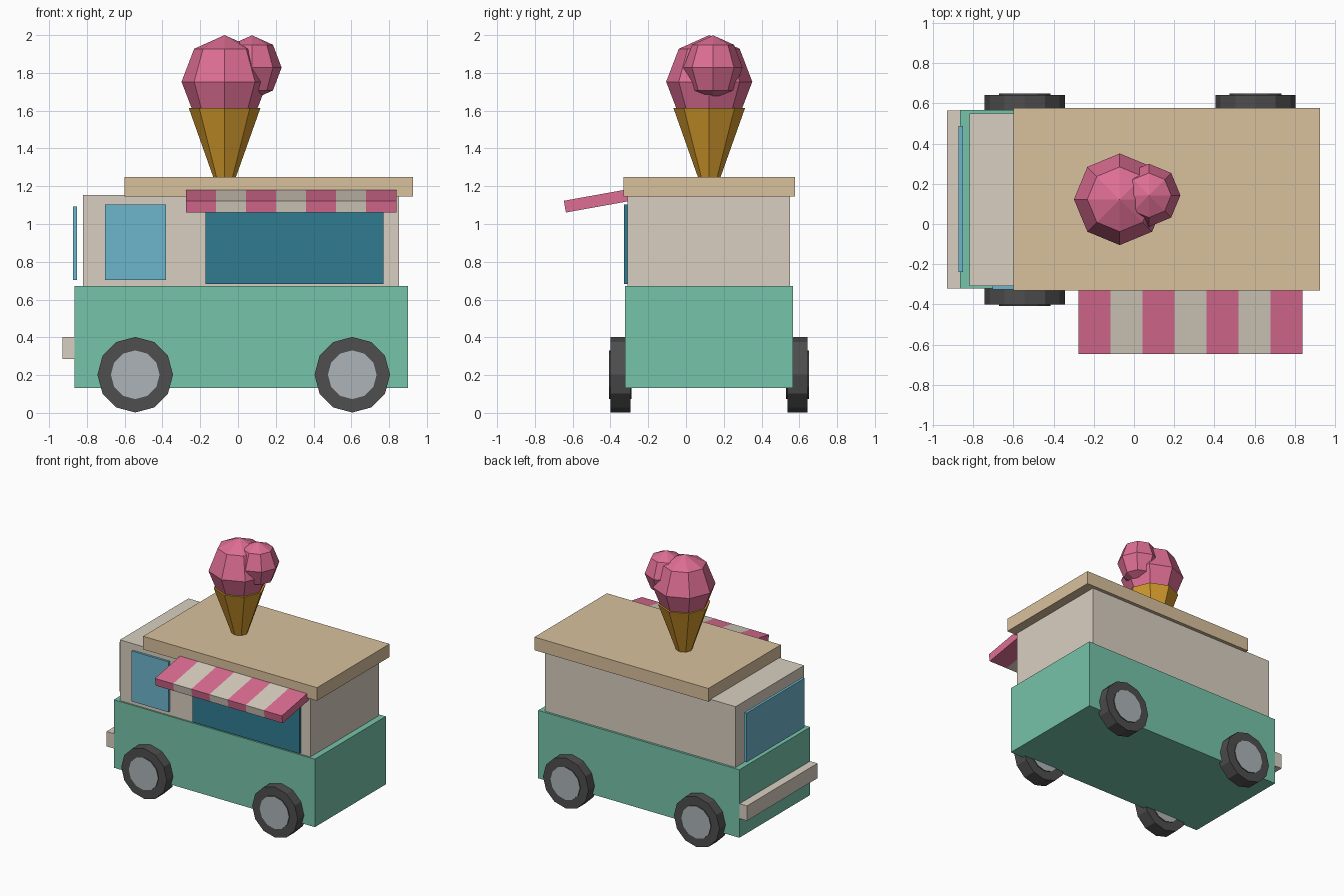
import bpy, bmesh, math
from mathutils import Matrix, Vector

if "Cube" in bpy.data.objects:
    bpy.data.objects.remove(bpy.data.objects["Cube"], do_unlink=True)


def material(name, r, g, b):
    """Flat colour from 0-255 display values, stored as linear."""
    lin = [((c / 255 + 0.055) / 1.055) ** 2.4 for c in (r, g, b)] + [1]
    m = bpy.data.materials.new(name)
    m.use_nodes = True
    m.diffuse_color = lin
    m.node_tree.nodes["Principled BSDF"].inputs["Base Color"].default_value = lin
    return m


green = material("mint green", 118, 195, 170)
cream = material("cream", 217, 207, 192)
tan = material("roof tan", 217, 193, 157)
pink = material("ice cream pink", 222, 110, 148)
glass = material("light glass", 109, 181, 204)
dark_glass = material("dark glass", 48, 123, 145)
rubber = material("tyre grey", 78, 78, 78)
metal = material("hub grey", 172, 179, 183)
gold = material("wafer gold", 211, 154, 45)


def finish(bm, name, *mats):
    bmesh.ops.recalc_face_normals(bm, faces=bm.faces)
    mesh = bpy.data.meshes.new(name)
    bm.to_mesh(mesh)
    bm.free()
    for m in mats:
        mesh.materials.append(m)
    obj = bpy.data.objects.new(name, mesh)
    bpy.context.collection.objects.link(obj)
    return obj


def box(name, mat, x, y, z):
    """Box from (low, high) spans along each axis."""
    bm = bmesh.new()
    spans = (x, y, z)
    centre = Vector([(a + b) / 2 for a, b in spans])
    size = Matrix.Diagonal([b - a for a, b in spans] + [1])
    bmesh.ops.create_cube(bm, size=1, matrix=Matrix.Translation(centre) @ size)
    return finish(bm, name, mat)


def scoop(name, centre, radius, height):
    bm = bmesh.new()
    size = Matrix.Diagonal((radius, radius, height, 1))
    bmesh.ops.create_uvsphere(bm, u_segments=8, v_segments=4, radius=1,
                              matrix=Matrix.Translation(centre) @ size)
    return finish(bm, name, pink)


def disc(bm, centre, radius, depth):
    """Twelve-sided cylinder lying along y."""
    place = Matrix.Translation(centre) @ Matrix.Rotation(math.pi / 2, 4, 'X')
    bmesh.ops.create_cone(bm, cap_ends=True, segments=12, radius1=radius,
                          radius2=radius, depth=depth, matrix=place)


# Van body
box("lower_body", green, (-0.865, 0.9), (-0.322, 0.567), (0.133, 0.672))
box("upper_body", cream, (-0.82, 0.852), (-0.309, 0.55), (0.66, 1.154))
box("roof", tan, (-0.6, 0.926), (-0.332, 0.577), (1.146, 1.25))
box("bumper", cream, (-0.93, -0.86), (-0.32, 0.564), (0.284, 0.402))

# Windows
box("windshield", glass, (-0.873, -0.852), (-0.238, 0.488), (0.703, 1.093))
box("side_window", glass, (-0.705, -0.382), (-0.326, -0.3), (0.703, 1.103))
box("serving_window", dark_glass, (-0.172, 0.769), (-0.327, -0.3), (0.682, 1.103))

# Striped awning: one sloping slab sliced into seven bands
left, right, bands = -0.276, 0.838, 7
step = (right - left) / bands
slope = Matrix.Rotation(math.radians(10.2), 4, 'X')
bm = bmesh.new()
bmesh.ops.create_cube(bm, size=1, matrix=Matrix.Translation(
    ((left + right) / 2, -0.474, 1.122)) @ slope
    @ Matrix.Diagonal((right - left, 0.34, 0.063, 1)))
for i in range(1, bands):
    bmesh.ops.bisect_plane(bm, geom=bm.verts[:] + bm.edges[:] + bm.faces[:],
                           plane_co=(left + i * step, 0, 0), plane_no=(1, 0, 0))
for f in bm.faces:
    band = int((f.calc_center_median().x - left) / step - 0.001)
    f.material_index = min(band, bands - 1) % 2
finish(bm, "awning", pink, cream)

# Wheels: tyre plus a thin hub that stands slightly proud on both sides
for end, x in (("front", -0.544), ("rear", 0.605)):
    for side, y in (("right", -0.348), ("left", 0.59)):
        bm = bmesh.new()
        disc(bm, (x, y, 0.202), 0.2, 0.106)
        finish(bm, f"{end}_{side}_tyre", rubber)
        bm = bmesh.new()
        disc(bm, (x, y, 0.202), 0.129, 0.12)
        for f in bm.faces:
            f.normal_update()
            f.material_index = 1 if abs(f.normal.y) > 0.9 else 0
        finish(bm, f"{end}_{side}_hub", rubber, metal)

# Rooftop ice cream
bm = bmesh.new()
bmesh.ops.create_cone(bm, cap_ends=True, segments=8, radius1=0.057, radius2=0.19,
                      depth=0.375, matrix=Matrix.Translation((-0.071, 0.123, 1.4275)))
finish(bm, "wafer_cone", gold)
scoop("large_scoop", (-0.071, 0.123, 1.753), 0.228, 0.247)
scoop("small_scoop", (0.074, 0.143, 1.828), 0.157, 0.171)
